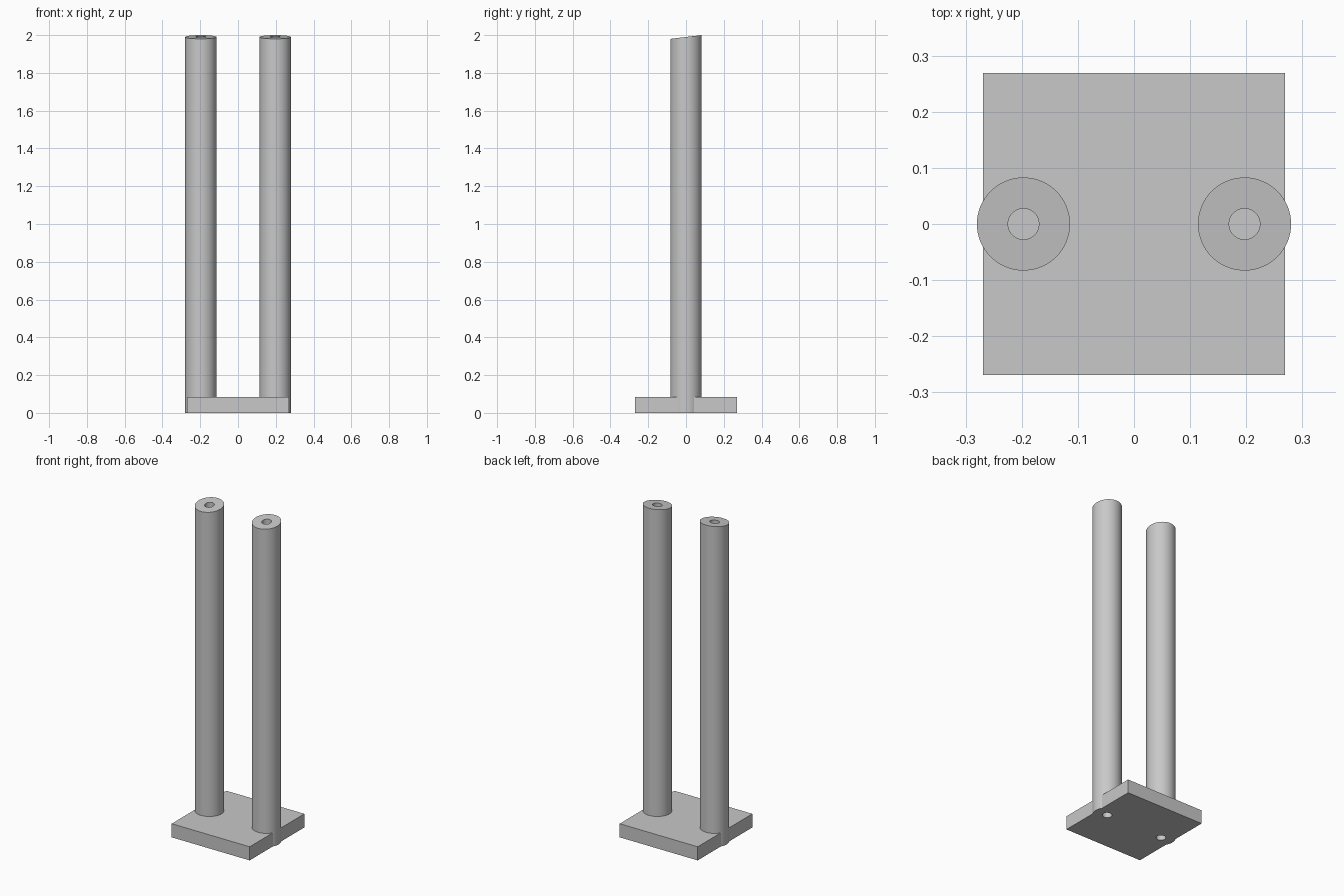
import bpy, bmesh, math

if "Cube" in bpy.data.objects:
    bpy.data.objects.remove(bpy.data.objects["Cube"])

SIDES = 64
R, HOLE, X = 0.083, 0.0275, 0.197
PLATE_H, PLATE_W = 0.085, 0.538
MID, SLOPE = 1.99, 0.12      # height and tilt of the slanted post tops
DEPTH = 0.1                  # blind hole depth

gray = bpy.data.materials.new("plain gray")
gray.diffuse_color = (0.58, 0.58, 0.58, 1)
gray.use_nodes = True
gray.node_tree.nodes["Principled BSDF"].inputs["Base Color"].default_value = gray.diffuse_color


def add_object(name, bm):
    bmesh.ops.recalc_face_normals(bm, faces=bm.faces[:])
    mesh = bpy.data.meshes.new(name)
    bm.to_mesh(mesh)
    bm.free()
    mesh.materials.append(gray)
    obj = bpy.data.objects.new(name, mesh)
    bpy.context.collection.objects.link(obj)
    return obj


def post(name, x):
    """Round post with a slanted top and a blind hole in each end."""
    # (radius, height, follows the slant)
    profile = [(HOLE, DEPTH, False), (HOLE, 0, False), (R, 0, False),
               (R, MID, True), (HOLE, MID, True), (HOLE, MID - DEPTH, False)]
    bm = bmesh.new()
    rings = []
    for r, z, slanted in profile:
        ring = []
        for i in range(SIDES):
            a = 2 * math.pi * i / SIDES
            y = r * math.sin(a)
            ring.append(bm.verts.new((x + r * math.cos(a), y, z + (SLOPE * y if slanted else 0))))
        rings.append(ring)
    for a, b in zip(rings, rings[1:]):
        for i in range(SIDES):
            j = (i + 1) % SIDES
            bm.faces.new((a[i], a[j], b[j], b[i]))
    bm.faces.new(rings[0])
    bm.faces.new(rings[-1])
    obj = add_object(name, bm)
    bpy.ops.object.select_all(action='DESELECT')
    obj.select_set(True)
    bpy.context.view_layer.objects.active = obj
    bpy.ops.object.shade_smooth_by_angle(angle=math.radians(30))
    return obj


# Square base plate
bm = bmesh.new()
bmesh.ops.create_cube(bm, size=1)
for v in bm.verts:
    v.co = (v.co.x * PLATE_W, v.co.y * PLATE_W, (v.co.z + 0.5) * PLATE_H)
plate = add_object("base_plate", bm)

# Two posts, each seated in a socket cut through the plate
for side, s in (("left", -1), ("right", 1)):
    post(side + "_post", s * X)
    bm = bmesh.new()
    bmesh.ops.create_cone(bm, cap_ends=True, segments=SIDES, radius1=R, radius2=R, depth=0.4)
    for v in bm.verts:
        v.co.x += s * X
    cutter = add_object(side + "_socket_cutter", bm)
    cutter.hide_render = True
    cutter.display_type = 'WIRE'
    mod = plate.modifiers.new(side + "_socket", 'BOOLEAN')
    mod.operation = 'DIFFERENCE'
    mod.solver = 'EXACT'
    mod.object = cutter
